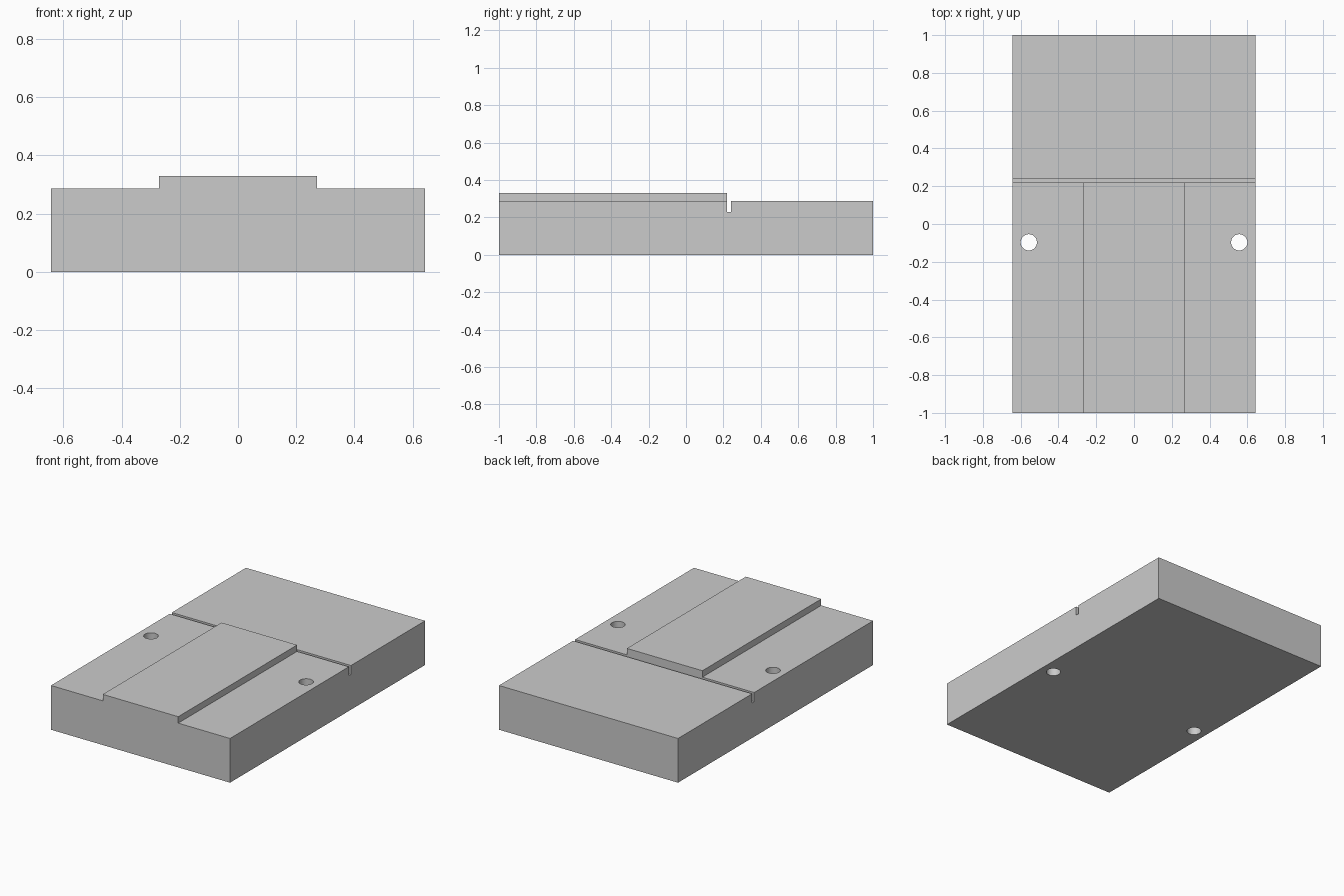
import bpy
import bmesh

cube = bpy.data.objects.get("Cube")
if cube:
    bpy.data.objects.remove(cube, do_unlink=True)

HALF_WIDTH = 0.643
DECK, PAD_TOP, SLOT_FLOOR = 0.287, 0.329, 0.228
SLOT_FRONT, SLOT_BACK = 0.219, 0.24
PAD_HALF = 0.271

grey = bpy.data.materials.new("plain_grey")
grey.use_nodes = True
colour = (0.6, 0.6, 0.6, 1)
grey.diffuse_color = colour
grey.node_tree.nodes["Principled BSDF"].inputs["Base Color"].default_value = colour


def extrude_profile(name, profile, half_width):
    """Extrude a (y, z) side profile symmetrically along x."""
    bm = bmesh.new()
    face = bm.faces.new([bm.verts.new((-half_width, y, z)) for y, z in profile])
    out = bmesh.ops.extrude_face_region(bm, geom=[face])
    moved = [v for v in out["geom"] if isinstance(v, bmesh.types.BMVert)]
    bmesh.ops.translate(bm, verts=moved, vec=(2 * half_width, 0, 0))
    bmesh.ops.recalc_face_normals(bm, faces=bm.faces)
    mesh = bpy.data.meshes.new(name)
    bm.to_mesh(mesh)
    bm.free()
    mesh.materials.append(grey)
    obj = bpy.data.objects.new(name, mesh)
    bpy.context.collection.objects.link(obj)
    return obj


# Block with a narrow cross slot
block = extrude_profile("base_block", [
    (-1, 0), (1, 0), (1, DECK), (SLOT_BACK, DECK), (SLOT_BACK, SLOT_FLOOR),
    (SLOT_FRONT, SLOT_FLOOR), (SLOT_FRONT, DECK), (-1, DECK)], HALF_WIDTH)

# Raised central pad, joined into the block
pad = extrude_profile("raised_pad", [
    (-1, DECK), (SLOT_FRONT, DECK), (SLOT_FRONT, PAD_TOP), (-1, PAD_TOP)], PAD_HALF)

# Two round through holes
for side, label in ((-1, "right"), (1, "left")):
    bpy.ops.mesh.primitive_cylinder_add(vertices=48, radius=0.043, depth=1,
                                        location=(side * 0.557, -0.097, 0.15))
    cutter = bpy.context.object
    cutter.name = label + "_hole_cutter"
    cutter.data.materials.append(grey)
    cutter.hide_render = True
    cutter.hide_set(True)
    cut = block.modifiers.new(label + "_hole", "BOOLEAN")
    cut.operation = "DIFFERENCE"
    cut.solver = "EXACT"
    cut.object = cutter

# Bake the holes, remove the cutters and smooth only the hole walls
bpy.context.view_layer.update()
graph = bpy.context.evaluated_depsgraph_get()
drilled = bpy.data.meshes.new_from_object(block.evaluated_get(graph))
block.modifiers.clear()
block.data = drilled
for label in ("right", "left"):
    bpy.data.objects.remove(bpy.data.objects[label + "_hole_cutter"], do_unlink=True)
bpy.ops.object.select_all(action="DESELECT")
block.select_set(True)
bpy.context.view_layer.objects.active = block
bpy.ops.object.shade_smooth_by_angle()
